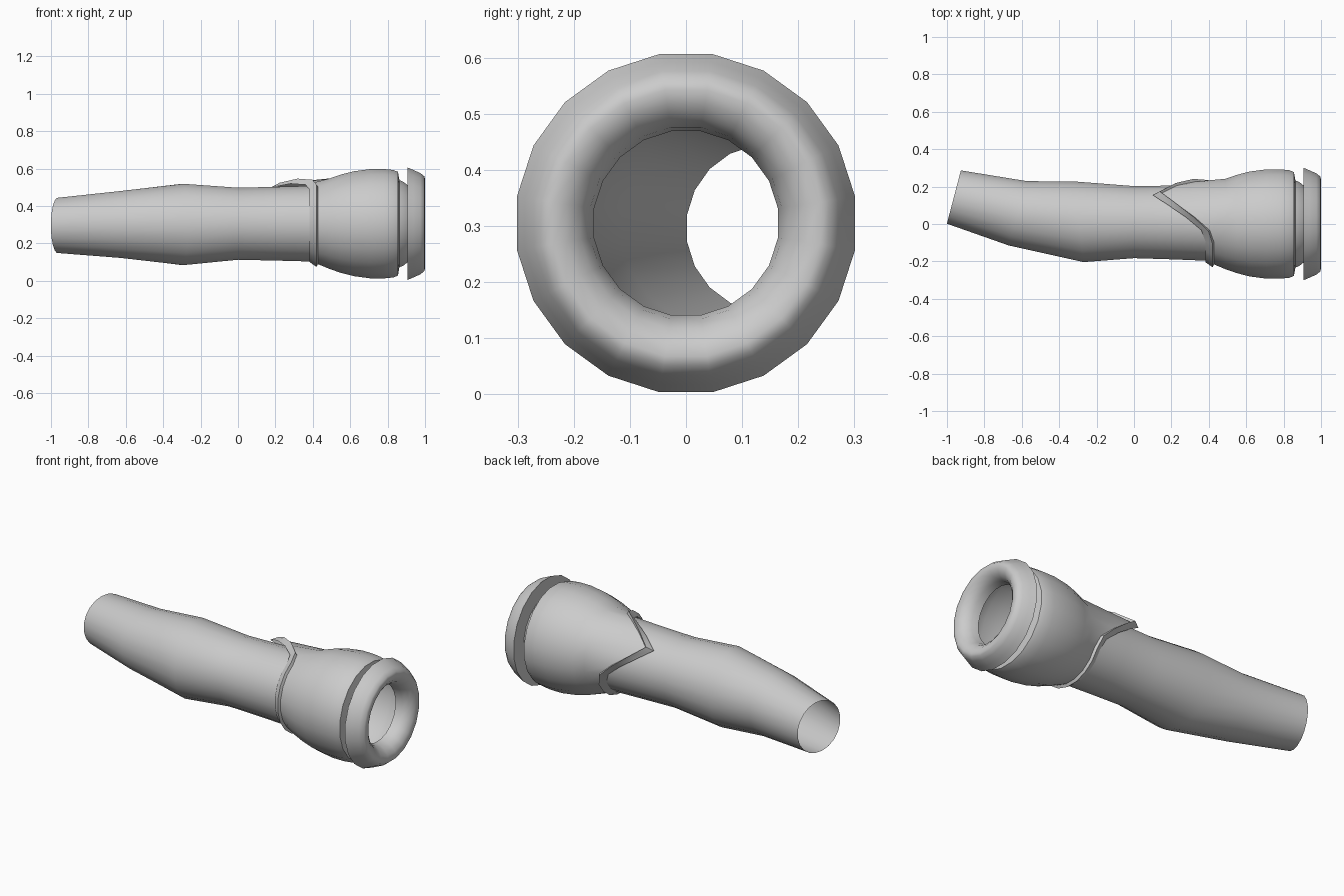
import bpy, bmesh
from math import sin, cos, radians

if "Cube" in bpy.data.objects:
    bpy.data.objects.remove(bpy.data.objects["Cube"])

SIDES = 20
CZ = 0.305
ANGLES = [radians(9 + 360 / SIDES * k) for k in range(SIDES)]   # from +z towards +y


def skin(name, rings, sharp=40):
    """Skin a list of point rings into an open smooth-shaded tube."""
    bm = bmesh.new()
    rows = [[bm.verts.new(p) for p in ring] for ring in rings]
    for a, b in zip(rows, rows[1:]):
        for k in range(SIDES):
            j = (k + 1) % SIDES
            bm.faces.new((a[k], b[k], b[j], a[j]))
    mesh = bpy.data.meshes.new(name)
    bm.to_mesh(mesh)
    bm.free()
    ob = bpy.data.objects.new(name, mesh)
    bpy.context.collection.objects.link(ob)
    bpy.ops.object.select_all(action='DESELECT')
    ob.select_set(True)
    bpy.context.view_layer.objects.active = ob
    bpy.ops.object.shade_smooth_by_angle(angle=radians(sharp))
    return ob


def tilted_ring(x, y, z, r, tilt):
    t = radians(tilt)
    return [(x + r * sin(a) * sin(t), y + r * sin(a) * cos(t), z + r * cos(a)) for a in ANGLES]


def ring(x, r):
    return tilted_ring(x, 0, CZ, r, 0)


# Bent sleeve, open at the far end
skin("sleeve", [tilted_ring(*p) for p in (
    (-0.963, 0.144, 0.296, 0.149, 14.7),
    (-0.62, 0.057, 0.301, 0.181, 16),
    (-0.295, 0.012, 0.301, 0.22, -7),
    (0.0, 0.01, 0.305, 0.195, 0),
    (0.22, 0.008, 0.305, 0.2, 0),
    (0.44, 0.005, 0.305, 0.206, 0))])

# Front edge of the cuff: straight except for a pointed tongue centred on 45 degrees
TONGUE = {0: (0.10, 0.012), 1: (0.185, 0.012), 2: (0.28, 0.010), 3: (0.36, 0.004)}


def cuff_ring(dx, r):
    pts = []
    for k, a in enumerate(ANGLES):
        step = min(abs(k - 2), SIDES - abs(k - 2))
        x, lift = TONGUE.get(step, (0.382, 0))
        pts.append((x + dx, (r + lift) * sin(a), CZ + (r + lift) * cos(a)))
    return pts


# Bulging cuff with a raised bevelled edge
bell = [(0.49, 0.245), (0.55, 0.266), (0.62, 0.284), (0.71, 0.296),
        (0.78, 0.296), (0.83, 0.291), (0.855, 0.281), (0.863, 0.236),
        (0.885, 0.226), (0.905, 0.21)]
skin("cuff", [cuff_ring(0, 0.207), cuff_ring(0.038, 0.234), cuff_ring(0.046, 0.219)]
     + [ring(*p) for p in bell], 35)

# Rounded lip around the mouth
lip = [(0.905, 0.21), (0.905, 0.305), (0.937, 0.291), (0.975, 0.274), (0.996, 0.257),
       (1.0, 0.24), (0.994, 0.215), (0.975, 0.19), (0.945, 0.173), (0.905, 0.166)]
skin("lip", [ring(*p) for p in lip], 45)
